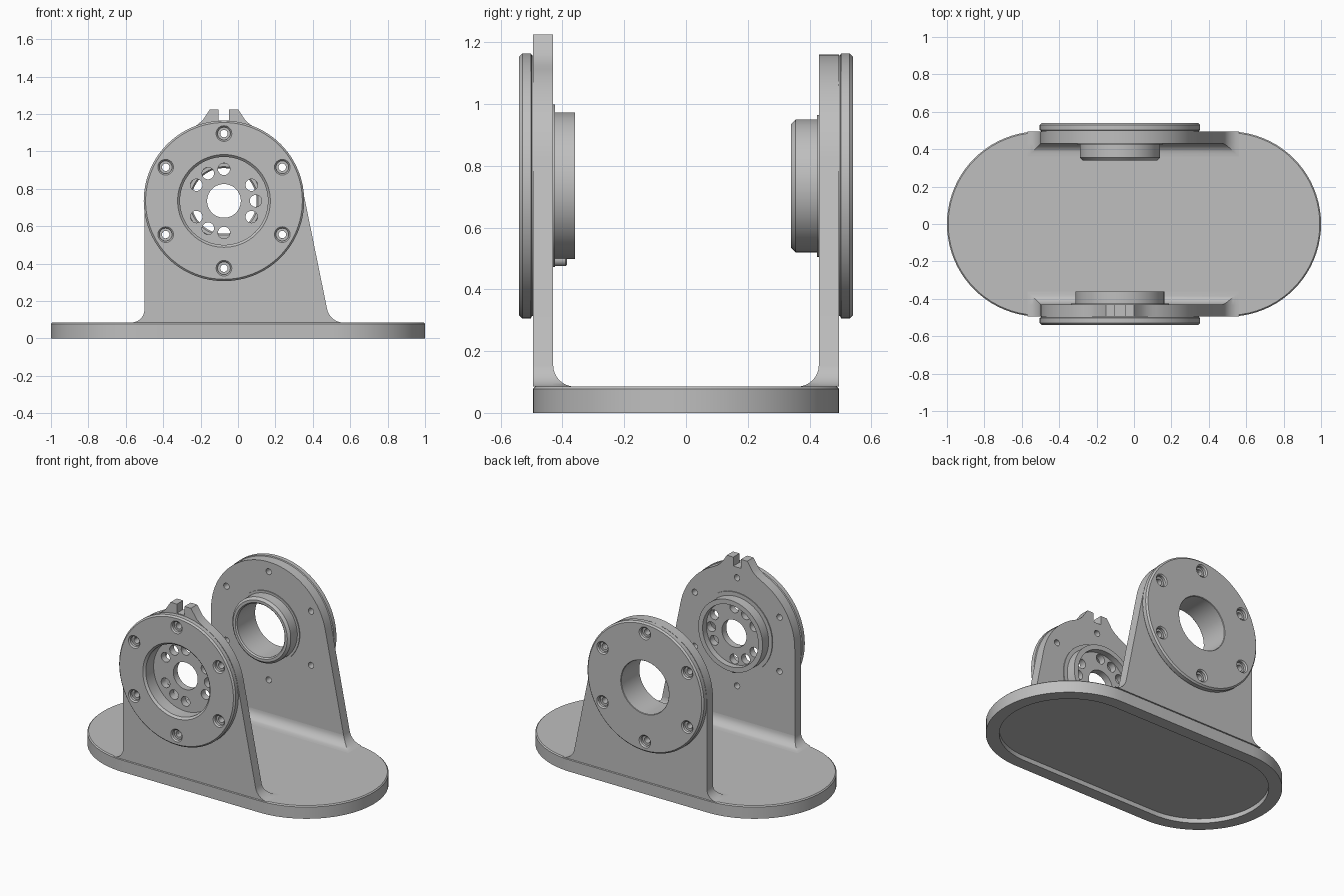
import bpy, bmesh
from math import sin, cos, tan, pi, radians, sqrt

cube = bpy.data.objects.get("Cube")
if cube:
    bpy.data.objects.remove(cube, do_unlink=True)

grey = bpy.data.materials.new("machined_grey")
grey.use_nodes = True
GREY = (0.52, 0.52, 0.52, 1)
grey.diffuse_color = GREY
grey.node_tree.nodes["Principled BSDF"].inputs["Base Color"].default_value = GREY

AX, AZ = -0.075, 0.735        # bore axis, running along y
TOP = 0.085                   # top of the base
FILLET = 0.07
LEAN = radians(11.5)          # slope of the leaning wall edge
WALL_R = 0.425
OUT, IN = 0.495, 0.43         # wall faces, distance from the middle
parts = []


def loft(name, groups, closed=False):
    """Skin each group of rings; open groups get end caps, closed ones join up."""
    bm = bmesh.new()
    for rings in groups:
        vs = [[bm.verts.new(p) for p in ring] for ring in rings]
        n = len(vs[0])
        pairs = list(zip(vs, vs[1:]))
        if closed:
            pairs.append((vs[-1], vs[0]))
        else:
            bm.faces.new(vs[0])
            bm.faces.new(vs[-1])
        for a, b in pairs:
            for i in range(n):
                j = (i + 1) % n
                bm.faces.new((a[i], a[j], b[j], b[i]))
    bmesh.ops.recalc_face_normals(bm, faces=bm.faces)
    mesh = bpy.data.meshes.new(name)
    bm.to_mesh(mesh)
    bm.free()
    mesh.materials.append(grey)
    obj = bpy.data.objects.new(name, mesh)
    bpy.context.collection.objects.link(obj)
    parts.append(obj)
    return obj


def lathe(name, profile, centres=((AX, AZ),), closed=True, seg=96):
    """Turn a (radius, y) profile about axes parallel to y."""
    turn = [2 * pi * i / seg for i in range(seg)]
    groups = [[[(x + r * cos(t), y, z + r * sin(t)) for t in turn]
               for r, y in profile] for x, z in centres]
    return loft(name, groups, closed)


def cut(obj, profile, centres=((AX, AZ),), seg=96):
    """Subtract turned cutters from a part."""
    tool = lathe("cutter", profile, centres, False, seg)
    tool.hide_render = True
    mod = obj.modifiers.new("cut", "BOOLEAN")
    mod.operation, mod.solver, mod.object = "DIFFERENCE", "EXACT", tool
    bpy.context.view_layer.objects.active = obj
    bpy.ops.object.modifier_apply(modifier=mod.name)
    parts.remove(tool)
    bpy.data.objects.remove(tool, do_unlink=True)


def circle_of(radius, degrees):
    return [(AX + radius * cos(radians(d)), AZ + radius * sin(radians(d)))
            for d in degrees]


def flare(h):
    """Sideways spread of the fillet at height h above the base."""
    return FILLET - sqrt(max(0, FILLET ** 2 - (FILLET - h) ** 2))


def right_edge(z):
    tx, tz = AX + WALL_R * cos(LEAN), AZ + WALL_R * sin(LEAN)
    return tx + (tz - z) * tan(LEAN)


def left_edge(z):
    return AX - WALL_R


HEIGHTS = [FILLET * (1 - cos(i * pi / 16)) for i in range(9)]


def wall_outline(tab):
    pts = [(right_edge(TOP + h) + flare(h), TOP + h) for h in HEIGHTS]
    if tab:
        # split pointer tab on the crown
        half = [(0.145, 1.14), (0.115, 1.165), (0.075, 1.225),
                (0.028, 1.225), (0.028, 1.165)]
        pts += circle_of(WALL_R, [11.5 + i * 54.5 / 16 for i in range(17)])
        pts += [(AX + dx, z) for dx, z in half]
        pts += [(AX - dx, z) for dx, z in reversed(half)]
        pts += circle_of(WALL_R, [114 + i * 66 / 18 for i in range(19)])
    else:
        pts += circle_of(WALL_R, [11.5 + i * 168.5 / 48 for i in range(49)])
    pts += [(left_edge(z) - flare(h), TOP + h)
            for h in reversed(HEIGHTS) for z in [TOP + h]]
    return pts


# Base: rounded slab with a shallow pocket underneath
def stadium(inset, z):
    r = OUT - inset
    return [(side * 0.505 + r * cos(a), r * sin(a), z)
            for side, start in ((1, -pi / 2), (-1, pi / 2))
            for a in [start + pi * i / 40 for i in range(41)]]


loft("base", [[stadium(0.08, 0.03), stadium(0.08, 0), stadium(0, 0),
               stadium(0, TOP - 0.007), stadium(0.007, TOP)]])

SCREWS = circle_of(0.36, range(30, 390, 60))

for side, label, bore in ((-1, "front", 0.235), (1, "back", 0.19)):
    # Upright wall with bore and screw holes
    outline = wall_outline(side < 0)
    wall = loft(label + "_wall", [[[(x, side * y, z) for x, z in outline]
                                   for y in (IN, OUT)]])
    cut(wall, [(bore, side * 0.3), (bore, side * 0.6)])
    cut(wall, [(0.02, side * 0.4), (0.02, side * 0.6)], SCREWS, 24)

    # Cove between wall and base
    rings = []
    for h in HEIGHTS:
        z, f = TOP + h, flare(h)
        a, b = left_edge(z) - f, right_edge(z) + f
        near, far = side * (IN - f), side * (IN + 0.005)
        rings.append([(a, far, z), (a, near, z), (b, near, z), (b, far, z)])
    loft(label + "_cove", [rings])

    # Round cover plate with counterbored screw holes
    inner = 0.235 if side < 0 else 0.175
    lip = 0.013 if side < 0 else 0.003
    plate = lathe(label + "_cover_plate", [(r, side * y) for r, y in (
        (inner, OUT), (0.422, OUT), (0.422, OUT + 0.004), (0.429, OUT + 0.007),
        (0.429, 0.53), (0.419, 0.54), (inner + lip, 0.54), (inner, 0.54 - lip))])
    cut(plate, [(r, side * y) for r, y in (
        (0.02, 0.48), (0.02, 0.515), (0.034, 0.515), (0.034, 0.532),
        (0.044, 0.542), (0.044, 0.56))], SCREWS, 32)

# Front hub: drilled web inside a short tube
hub = lathe("front_hub", [(0.09, -0.445), (0.237, -0.445), (0.237, -0.36),
                          (0.205, -0.36), (0.205, -0.40), (0.09, -0.40)])
cut(hub, [(0.032, -0.5), (0.032, -0.34)],
    circle_of(0.17, (0, 30, 90, 120, 150, 210, 240, 270, 330)), 32)
lathe("front_hub_flange", [(0.23, -0.435), (0.263, -0.435),
                           (0.263, -0.424), (0.23, -0.424)])
lathe("front_hub_pin", [(0.022, -0.435), (0.022, -0.39), (0.017, -0.385)],
      [(AX, AZ - 0.238)], False, 24)

# Back sleeve: open tube with chamfered end
lathe("back_sleeve", [(0.175, 0.50), (0.215, 0.50), (0.215, 0.355),
                      (0.2, 0.34), (0.183, 0.34), (0.175, 0.348)])
lathe("back_sleeve_flange", [(0.21, 0.435), (0.23, 0.435),
                             (0.23, 0.424), (0.21, 0.424)])

# Smooth round surfaces, keep edges crisp
bpy.ops.object.select_all(action="DESELECT")
for obj in parts:
    obj.select_set(True)
bpy.context.view_layer.objects.active = parts[0]
bpy.ops.object.shade_smooth_by_angle(angle=radians(30))
